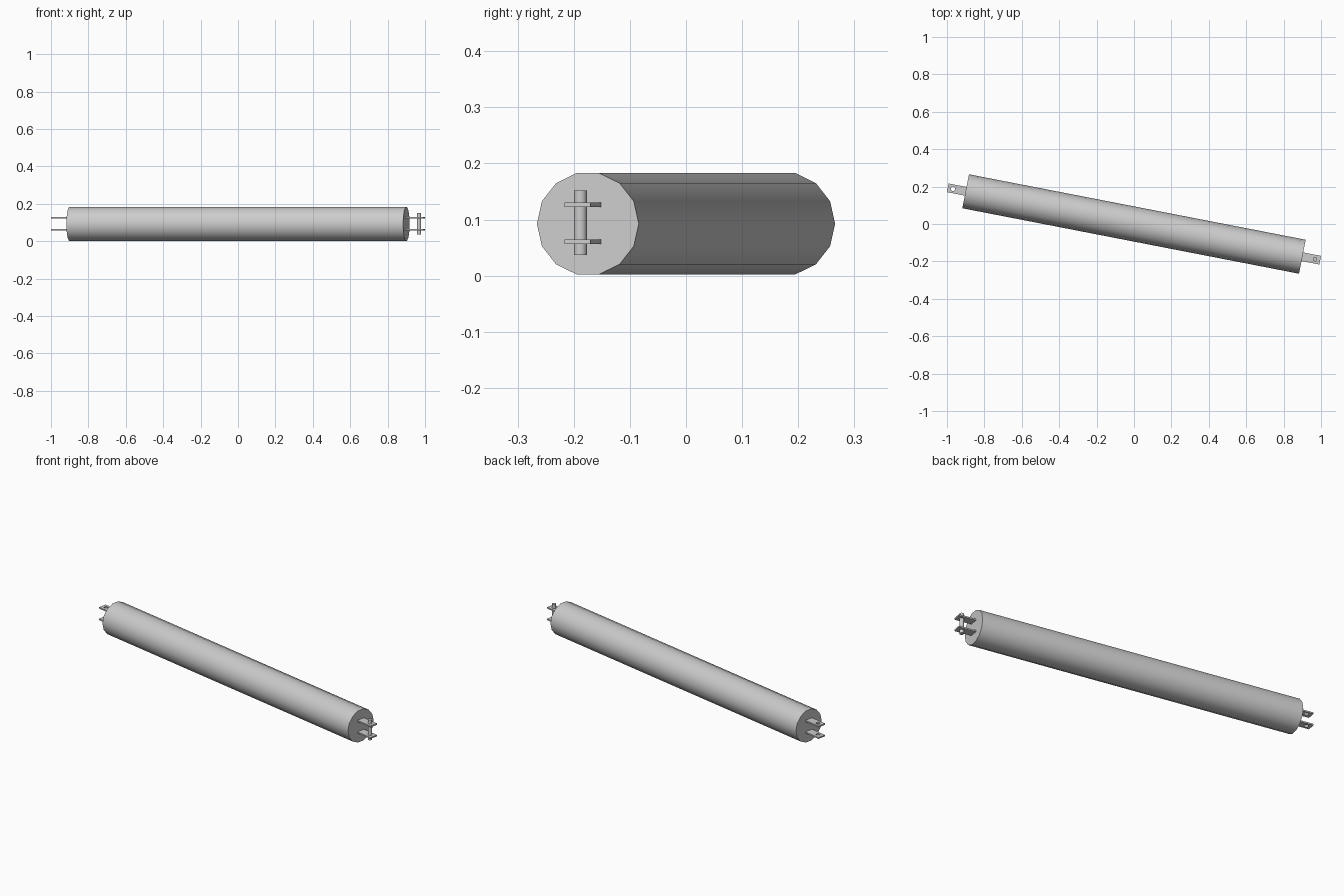
import bpy
import math
from mathutils import Matrix

cube = bpy.data.objects.get("Cube")
if cube:
    bpy.data.objects.remove(cube, do_unlink=True)

RADIUS = 0.0925        # body radius, also the height of its axis
HALF = 0.917           # half length of the body
TIP = 1.014            # outer end of the lugs along the axis
HOLE_AT = 0.986        # pin position along the axis
PIN_R = 0.0117
LUG_W = 0.047
LUG_T = 0.008
TURN = Matrix.Rotation(math.radians(-11), 4, 'Z')

grey = bpy.data.materials.new("plain_grey")
grey.use_nodes = True
colour = (0.6, 0.6, 0.6, 1)
grey.diffuse_color = colour
grey.node_tree.nodes["Principled BSDF"].inputs["Base Color"].default_value = colour


def finish(obj, name):
    """Name, colour and swing a part about the vertical axis."""
    obj.name = name
    obj.data.materials.clear()
    obj.data.materials.append(grey)
    bpy.context.view_layer.update()
    obj.matrix_world = TURN @ obj.matrix_world


def cylinder(name, sides, radius, depth, location, rotation=(0, 0, 0)):
    bpy.ops.mesh.primitive_cylinder_add(vertices=sides, radius=radius, depth=depth,
                                        location=location, rotation=rotation)
    bpy.ops.object.shade_smooth_by_angle(angle=math.radians(40))
    finish(bpy.context.object, name)


def lug(name, side, z):
    """Flat plate with a round hole, made from a filled outline."""
    curve = bpy.data.curves.new(name, 'CURVE')
    curve.dimensions = '2D'
    curve.fill_mode = 'BOTH'
    curve.extrude = LUG_T / 2
    w = LUG_W / 2
    outline = [(HALF - 0.005, -w), (TIP, -w), (TIP, w), (HALF - 0.005, w)]
    angles = [math.tau * i / 12 for i in range(12)]
    hole = [(HOLE_AT + PIN_R * math.cos(a), PIN_R * math.sin(a)) for a in angles]
    for loop in (outline, hole):
        spline = curve.splines.new('POLY')
        spline.points.add(len(loop) - 1)
        for point, (x, y) in zip(spline.points, loop):
            point.co = (x * side, y, 0, 1)
        spline.use_cyclic_u = True
        spline.use_smooth = False
    obj = bpy.data.objects.new(name, curve)
    bpy.context.collection.objects.link(obj)
    obj.location.z = z
    bpy.ops.object.select_all(action='DESELECT')
    obj.select_set(True)
    bpy.context.view_layer.objects.active = obj
    bpy.ops.object.convert(target='MESH')
    finish(bpy.context.object, name)


# Long body lying along x, one corner of its section on top
cylinder("body", 14, RADIUS, HALF * 2, (0, 0, RADIUS), (0, math.pi / 2, 0))

# A pair of lugs at each end
for side, end in ((1, "left"), (-1, "right")):
    for level, label in ((1, "upper"), (-1, "lower")):
        lug(f"{end}_{label}_lug", side, RADIUS + 0.001 + level * 0.033)

# Pin through the lugs at one end only
cylinder("hinge_pin", 12, PIN_R, 0.115, (HOLE_AT, 0, RADIUS + 0.002))
